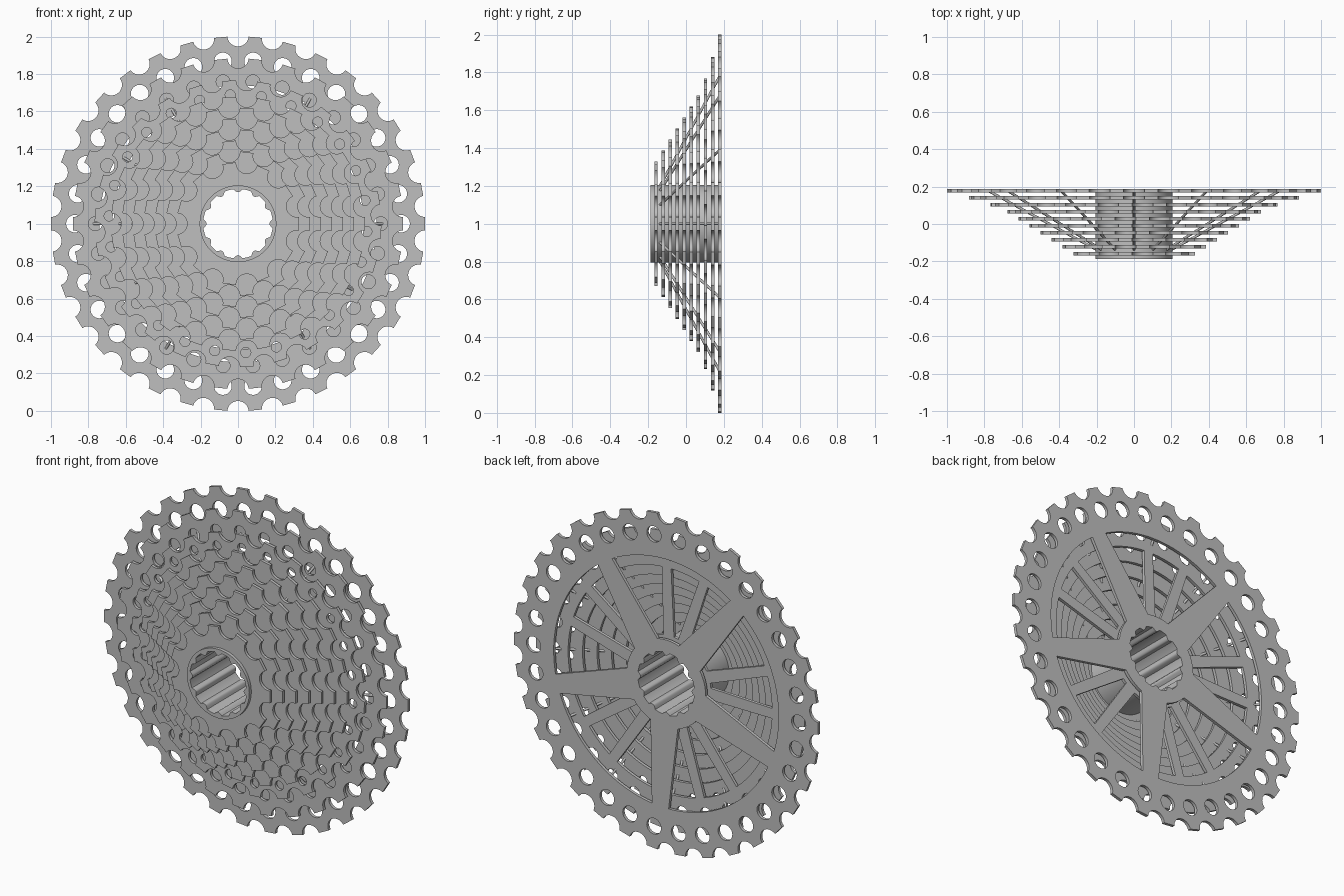
import bpy
from math import sin, cos, pi, radians, asin
from mathutils import Vector

cube = bpy.data.objects.get("Cube")
if cube:
    bpy.data.objects.remove(cube, do_unlink=True)

steel = bpy.data.materials.new("grey_steel")
steel.use_nodes = True
GREY = (0.52, 0.52, 0.52, 1)
steel.diffuse_color = GREY
steel.node_tree.nodes["Principled BSDF"].inputs["Base Color"].default_value = GREY


def polar(r, a):
    return Vector((r * cos(a), r * sin(a)))


def circle(r, centre=Vector((0, 0)), n=24):
    return [centre + polar(r, 2 * pi * i / n) for i in range(n)]


def arc(r, a, b, n=20):
    return [polar(r, a + (b - a) * i / n) for i in range(n + 1)]


def finish(obj, name):
    obj.name = name
    obj.data.materials.clear()
    obj.data.materials.append(steel)
    bpy.ops.object.select_all(action='DESELECT')
    obj.select_set(True)
    bpy.context.view_layer.objects.active = obj
    bpy.ops.object.shade_smooth_by_angle(angle=radians(35))


def plate(name, loops, y, thickness):
    """Flat sheet facing the front; inner loops become holes."""
    curve = bpy.data.curves.new(name, 'CURVE')
    curve.dimensions = '2D'
    curve.fill_mode = 'BOTH'
    curve.extrude = thickness / 2
    for loop in loops:
        spline = curve.splines.new('POLY')
        spline.points.add(len(loop) - 1)
        for point, p in zip(spline.points, loop):
            point.co = (p.x, p.y, 0, 1)
        spline.use_cyclic_u = True
    obj = bpy.data.objects.new(name, curve)
    bpy.context.collection.objects.link(obj)
    obj.location = (0, y, 1)
    obj.rotation_euler = (pi / 2, 0, 0)
    bpy.ops.object.select_all(action='DESELECT')
    obj.select_set(True)
    bpy.context.view_layer.objects.active = obj
    bpy.ops.object.convert(target='MESH')
    finish(bpy.context.object, name)


def toothed_edge(teeth, radius, phase):
    """Outline with round chain gullets between flat-tipped teeth."""
    points = []
    for k in range(teeth):
        a = 2 * pi * (k + 0.5 + phase) / teeth
        out, side = polar(1, a), polar(1, a + pi / 2)
        for i in range(13):
            t = radians(-85 + 170 * i / 12)
            points.append(out * (radius + 0.005 - 0.057 * cos(t)) + side * 0.057 * sin(t))
    return points


def windows(arms, r_in, r_out, half_in, half_out):
    """Openings left between tapered arms."""
    d_in, d_out = asin(half_in / r_in), asin(half_out / r_out)
    arms = sorted(arms)
    result = []
    for a, b in zip(arms, arms[1:] + [arms[0] + 2 * pi]):
        result.append(arc(r_out, a + d_out, b - d_out) + arc(r_in, b - d_in, a + d_in))
    return result


# Sprockets, largest at the back
STEP, BACK, THICK = 0.0374, 0.178, 0.018
TEETH = [34, 30, 26, 23, 21, 19, 17, 15, 13, 11]
HOLES = {34: (0.872, 0.047), 30: (0.763, 0.037), 26: (0.69, 0.027)}
wide_arms = [radians(57 + 72 * k) for k in range(5)]
thin_arms = [radians(a + 72 * k) for k in range(5) for a in (88, 109)]
for i, teeth in enumerate(TEETH):
    phase = 0.75 if teeth == 26 else 0
    loops = [toothed_edge(teeth, teeth / 34, phase)]
    if teeth in HOLES:
        ring, size = HOLES[teeth]
        loops += [circle(size, polar(ring, 2 * pi * (k + phase) / teeth)) for k in range(teeth)]
    inner = 0.74 - 0.069 * i
    if i == 0:
        loops += windows(wide_arms, 0.26, inner, 0.09, 0.055) + [circle(0.2, n=64)]
    elif i == 1:
        loops += windows(thin_arms, 0.27, inner, 0.035, 0.03) + [circle(0.2, n=64)]
    else:
        loops.append(circle(max(inner, 0.2), n=96))
    plate(f"sprocket_{teeth}_teeth", loops, BACK - i * STEP, THICK)

# Hub tube with rounded splines in the bore
bore = [polar(0.186 - 0.018 * max(0, cos(12 * a)), a)
        for a in (2 * pi * k / 192 for k in range(192))]
plate("hub", [circle(0.205, n=96), bore], 0, 0.374)

# Slanted rods tying the sprockets together
for k in range(12):
    a = k * pi / 6
    start, end = polar(0.195, a), polar(0.78, a)
    p = Vector((start.x, -0.14, 1 + start.y))
    q = Vector((end.x, BACK, 1 + end.y))
    bpy.ops.mesh.primitive_cylinder_add(vertices=12, radius=0.007, depth=(q - p).length,
                                        location=(p + q) / 2)
    rod = bpy.context.object
    rod.rotation_euler = (q - p).to_track_quat('Z', 'Y').to_euler()
    finish(rod, f"rod_{k + 1}")
